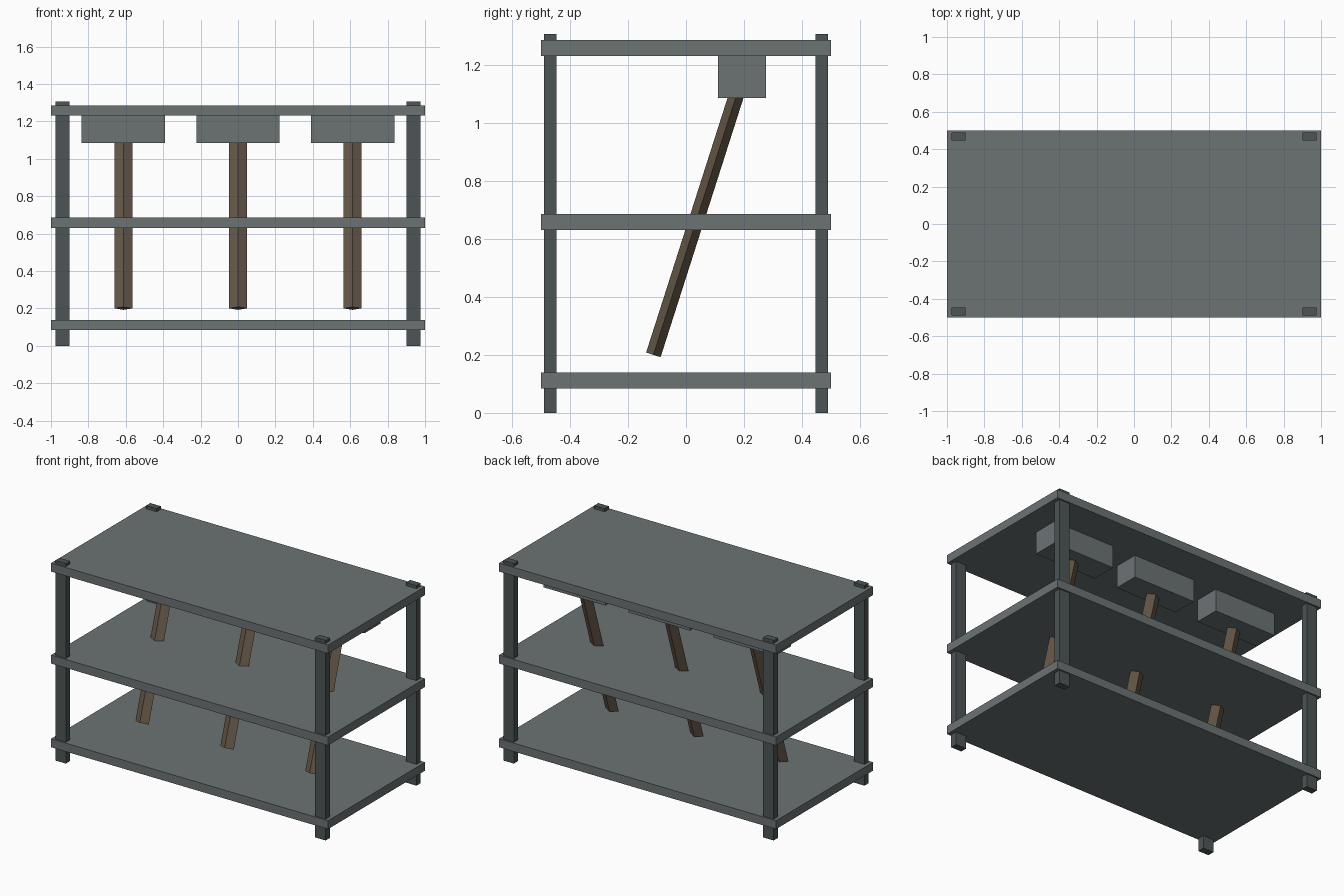
import bpy, math
from mathutils import Vector

if "Cube" in bpy.data.objects:
    bpy.data.objects.remove(bpy.data.objects["Cube"])


def paint(obj, name, color):
    mat = bpy.data.materials.get(name) or bpy.data.materials.new(name)
    mat.diffuse_color = color
    mat.use_nodes = True
    mat.node_tree.nodes["Principled BSDF"].inputs["Base Color"].default_value = mat.diffuse_color
    obj.data.materials.append(mat)


def box(name, lo, hi, mat, color):
    lo, hi = Vector(lo), Vector(hi)
    bpy.ops.mesh.primitive_cube_add(size=1, location=(lo + hi) / 2)
    obj = bpy.context.object
    obj.name = name
    obj.scale = hi - lo
    bpy.ops.object.transform_apply(location=False, rotation=False, scale=True)
    paint(obj, mat, color)
    return obj


STEEL = ("steel", (0.15, 0.17, 0.175, 1))
DARK = ("dark_steel", (0.075, 0.09, 0.095, 1))
WOOD = ("wood", (0.13, 0.095, 0.065, 1))

# Three shelves
for label, z in (("bottom", 0.084), ("middle", 0.63), ("top", 1.23)):
    box(label + "_shelf", (-1, -0.5, z), (1, 0.5, z + 0.055), *STEEL)

# Four corner posts
for sx, side in ((-1, "left"), (1, "right")):
    for sy, end in ((-1, "front"), (1, "back")):
        x, y = sx * 0.938, sy * 0.468
        box(f"{end}_{side}_post", (x - 0.038, y - 0.022, 0),
            (x + 0.038, y + 0.022, 1.305), *DARK)

# Three hammers hanging under the top shelf
low = Vector((0, -0.1125, 0.2))
axis = (Vector((0, 0.1705, 1.085)) - low).normalized()
length = 1.0
for i, x in enumerate((-0.613, 0, 0.613), 1):
    box(f"hammer_head_{i}", (x - 0.223, 0.11, 1.085), (x + 0.223, 0.275, 1.231), *STEEL)
    # Handle: diamond-section bar, leaning back
    bpy.ops.mesh.primitive_cylinder_add(vertices=4, radius=1, depth=1)
    handle = bpy.context.object
    handle.name = f"hammer_handle_{i}"
    handle.scale = (0.048, 0.0262, length)
    handle.rotation_euler = (-math.atan2(axis.y, axis.z), 0, 0)
    handle.location = low + axis * length / 2 + Vector((x, 0, 0))
    paint(handle, *WOOD)
